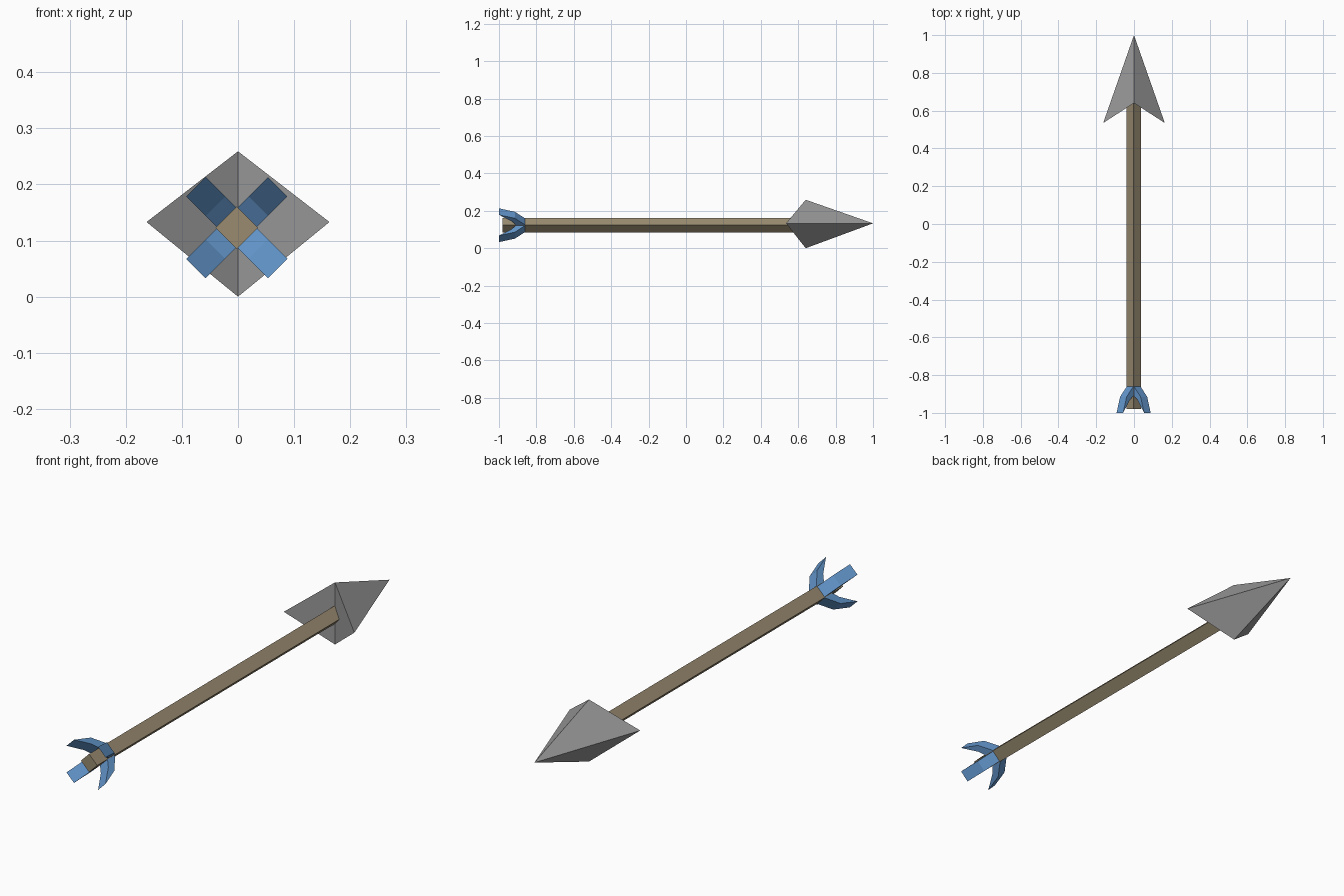
import bpy
from math import pi
from mathutils import Matrix, Vector

cube = bpy.data.objects.get("Cube")
if cube:
    bpy.data.objects.remove(cube)


def material(name, rgb):
    m = bpy.data.materials.new(name)
    m.use_nodes = True
    m.diffuse_color = (*rgb, 1)
    m.node_tree.nodes["Principled BSDF"].inputs["Base Color"].default_value = (*rgb, 1)
    return m


def build(name, verts, faces, mat):
    mesh = bpy.data.meshes.new(name)
    mesh.from_pydata(verts, [], faces)
    mesh.materials.append(mat)
    obj = bpy.data.objects.new(name, mesh)
    bpy.context.collection.objects.link(obj)
    return obj


def prism(name, profile, half_width, mat, matrix):
    """Extrude a (y, z) profile symmetrically along x, then place it."""
    n = len(profile)
    verts = [matrix @ Vector((x, y, z))
             for x in (-half_width, half_width) for y, z in profile]
    faces = [list(range(n))[::-1], list(range(n, 2 * n))]
    faces += [(i, (i + 1) % n, n + (i + 1) % n, n + i) for i in range(n)]
    return build(name, verts, faces, mat)


wood = material("brown wood", (0.32, 0.26, 0.165))
steel = material("grey metal", (0.33, 0.33, 0.33))
feather = material("blue feather", (0.125, 0.305, 0.6))

axis = Matrix.Translation((-0.002, 0, 0.123))
half = 0.0268

# Square shaft turned onto its edge
prism("shaft", [(-0.98, -half), (0.64, -half), (0.64, half), (-0.98, half)],
      half, wood, axis @ Matrix.Rotation(pi / 4, 4, "Y"))

# Flared fins, one on each shaft face
fin = [(-0.86, half), (-0.915, 0.077), (-1, 0.103), (-0.932, 0.054), (-0.91, half)]
for i, name in enumerate(("upper_left", "lower_left", "lower_right", "upper_right")):
    prism("fin_" + name, fin[::-1], 0.0245, feather,
          axis @ Matrix.Rotation(pi / 4 + i * pi / 2, 4, "Y"))

# Barbed head with a notched back
mid = 0.133
tip, left, right = (0, 1, mid), (0.163, 0.535, mid), (-0.163, 0.535, mid)
top, bottom = (0, 0.64, 0.259), (0, 0.64, 0)
build("arrow_head", [tip, left, right, top, bottom],
      [(0, 3, 1), (0, 2, 3), (0, 1, 4), (0, 4, 2), (1, 3, 4), (2, 4, 3)], steel)
